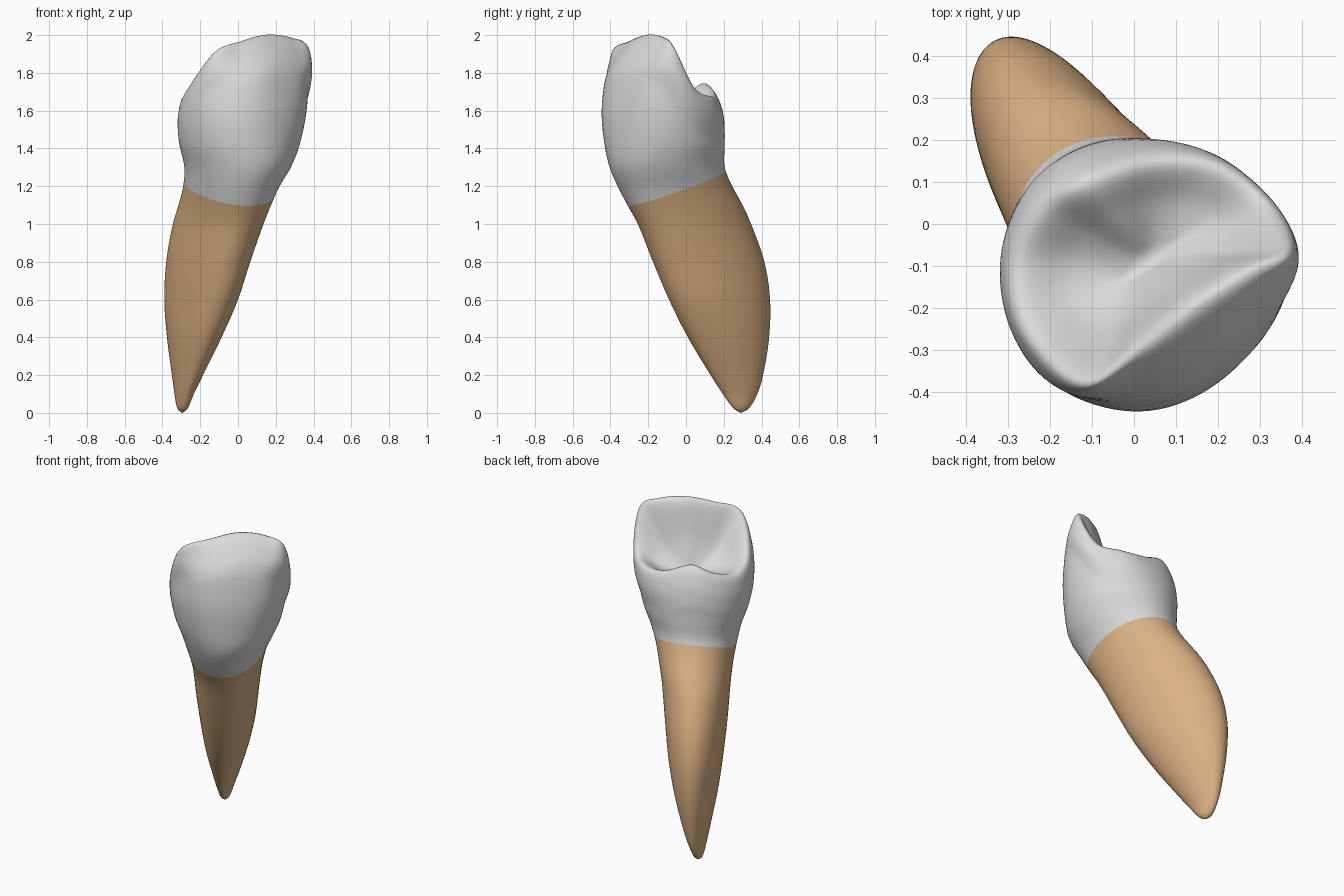
import bpy, bmesh, math
from mathutils import Vector

if "Cube" in bpy.data.objects:
    bpy.data.objects.remove(bpy.data.objects["Cube"])

N = 96  # columns around the tooth

# Section extents by height: z, x min, x max, y min, y max, skew
SECT = [
    (0.00, -.297, -.293, .288, .292, -.3),
    (0.02, -.320, -.268, .255, .330, -.35),
    (0.10, -.336, -.234, .195, .378, -.4),
    (0.20, -.350, -.185, .130, .408, -.42),
    (0.40, -.376, -.087, .010, .440, -.45),
    (0.60, -.390, .000, -.090, .445, -.48),
    (0.80, -.380, .065, -.175, .415, -.47),
    (1.00, -.345, .135, -.255, .345, -.42),
    (1.10, -.315, .175, -.310, .300, -.35),
    (1.20, -.290, .220, -.362, .245, -.25),
    (1.30, -.284, .280, -.405, .205, -.16),
    (1.42, -.310, .328, -.433, .205, -.06),
    (1.60, -.335, .366, -.450, .205, -.02),
    (1.80, -.332, .380, -.430, .192, .0),
]

# Biting rim, one point every 30 degrees from +x
RIM = [Vector(p) for p in (
    (.355, -.06, 1.93), (.315, .045, 1.72), (.20, .135, 1.675), (.05, .15, 1.685),
    (-.11, .10, 1.745), (-.22, .03, 1.695), (-.28, -.10, 1.665), (-.25, -.25, 1.73),
    (-.115, -.37, 1.91), (.015, -.285, 1.965), (.14, -.19, 2.0), (.265, -.11, 1.985))]


def catmull(p0, p1, p2, p3, t):
    return 0.5 * (2 * p1 + (p2 - p0) * t + (2 * p0 - 5 * p1 + 4 * p2 - p3) * t * t
                  + (3 * p1 - p0 - 3 * p2 + p3) * t ** 3)


def slope(i, c):
    a, b = SECT[max(i - 1, 0)], SECT[min(i + 1, len(SECT) - 1)]
    return (b[c] - a[c]) / (b[0] - a[0])


def extents(z):
    """Smoothly interpolated section values at height z."""
    z = min(max(z, 0), SECT[-1][0])
    i = 0
    while i < len(SECT) - 2 and z > SECT[i + 1][0]:
        i += 1
    a, b = SECT[i], SECT[i + 1]
    h = b[0] - a[0]
    t = (z - a[0]) / h
    return [(2 * t ** 3 - 3 * t * t + 1) * a[c] + (t ** 3 - 2 * t * t + t) * h * slope(i, c)
            + (3 * t * t - 2 * t ** 3) * b[c] + (t ** 3 - t * t) * h * slope(i + 1, c)
            for c in range(1, 6)]


def section(z, ang):
    """Point on the outer wall at height z."""
    x0, x1, y0, y1, rho = extents(z)
    flat = max(0, 0.05 + 0.25 * (z - 1.5)) * max(0, math.cos(ang + math.pi / 4)) ** 6
    k = 1 - flat
    return Vector(((x0 + x1) / 2 + (x1 - x0) / 2 * k * math.cos(ang),
                   (y0 + y1) / 2 + (y1 - y0) / 2 * k * math.sin(ang + math.asin(rho)), z))


def neck(ang):
    """Point on the slanted line where crown meets root."""
    z = 1.2
    for _ in range(8):
        p = section(z, ang)
        z = 1.205 + 0.34 * p.y - 0.1 * p.x
    return section(z, ang)


def rim(ang):
    f = ang / (math.pi / 6)
    i = int(f)
    return catmull(*[RIM[(i + k) % 12] for k in (-1, 0, 1, 2)], f - i)


def pit(ang):
    """Small elongated groove ring at the bottom of the biting basin."""
    a = ang - math.radians(35)
    c, s = .07 * math.cos(a), .02 * math.sin(a)
    return Vector((.03 + .82 * c - .57 * s, -.085 + .57 * c + .82 * s, 1.605))


def crown_column(ang):
    n, r, p = neck(ang), rim(ang), pit(ang)
    zb = r.z - 0.22
    wall = [section(n.z + (zb - n.z) * i / 12, ang) for i in range(13)]
    out = Vector((math.cos(ang), math.sin(ang), 0))
    # more swelling under the rim on the tall outer side
    tall = max(0, math.cos(ang + math.pi / 4))
    shoulder = wall[-1].lerp(r, .55) + out * (.022 + .012 * tall)
    mid = r.lerp(p, .5)
    # basin is hollow, with low ridges running down from both cusps
    ridge = max(0, math.cos(ang - math.radians(300))) ** 10
    inner = max(0, math.cos(ang - math.radians(125))) ** 6
    mid.z = p.z + (r.z - p.z) * (.36 + .10 * ridge + .2 * inner)
    ctrl = [wall[-4], wall[-1], shoulder, r, mid, p, p + (p - mid) * .3]
    col = wall
    for i in range(1, len(ctrl) - 2):
        col += [catmull(*ctrl[i - 1:i + 3], k / 6) for k in range(1, 7)]
    return col


def root_column(ang):
    n = neck(ang)
    return [section(n.z * (1 - i / 40) ** 1.5, ang) for i in range(40)]


def loft(name, column, end, mat):
    """Join the columns into a skin closed at its last ring."""
    bm = bmesh.new()
    cols = [[bm.verts.new(p) for p in column(2 * math.pi * i / N)] for i in range(N)]
    tip = bm.verts.new(end)
    for i in range(N):
        a, b = cols[i], cols[(i + 1) % N]
        for j in range(len(a) - 1):
            bm.faces.new((a[j], b[j], b[j + 1], a[j + 1]))
        bm.faces.new((a[-1], b[-1], tip))
    bmesh.ops.recalc_face_normals(bm, faces=bm.faces)
    leftmost = min(bm.faces, key=lambda f: f.calc_center_median().x)
    if leftmost.normal.x > 0:
        bmesh.ops.reverse_faces(bm, faces=bm.faces)
    for f in bm.faces:
        f.smooth = True
    me = bpy.data.meshes.new(name)
    bm.to_mesh(me)
    bm.free()
    me.materials.append(mat)
    ob = bpy.data.objects.new(name, me)
    bpy.context.collection.objects.link(ob)
    return ob


def material(name, rgb):
    m = bpy.data.materials.new(name)
    m.diffuse_color = (*rgb, 1)
    m.use_nodes = True
    m.node_tree.nodes["Principled BSDF"].inputs["Base Color"].default_value = m.diffuse_color
    return m


# Crown and root share the neck line
loft("crown", crown_column, (.03, -.085, 1.598), material("enamel white", (.71, .71, .71)))
loft("root", root_column, (-.295, .29, 0), material("root tan", (.70, .44, .225)))
